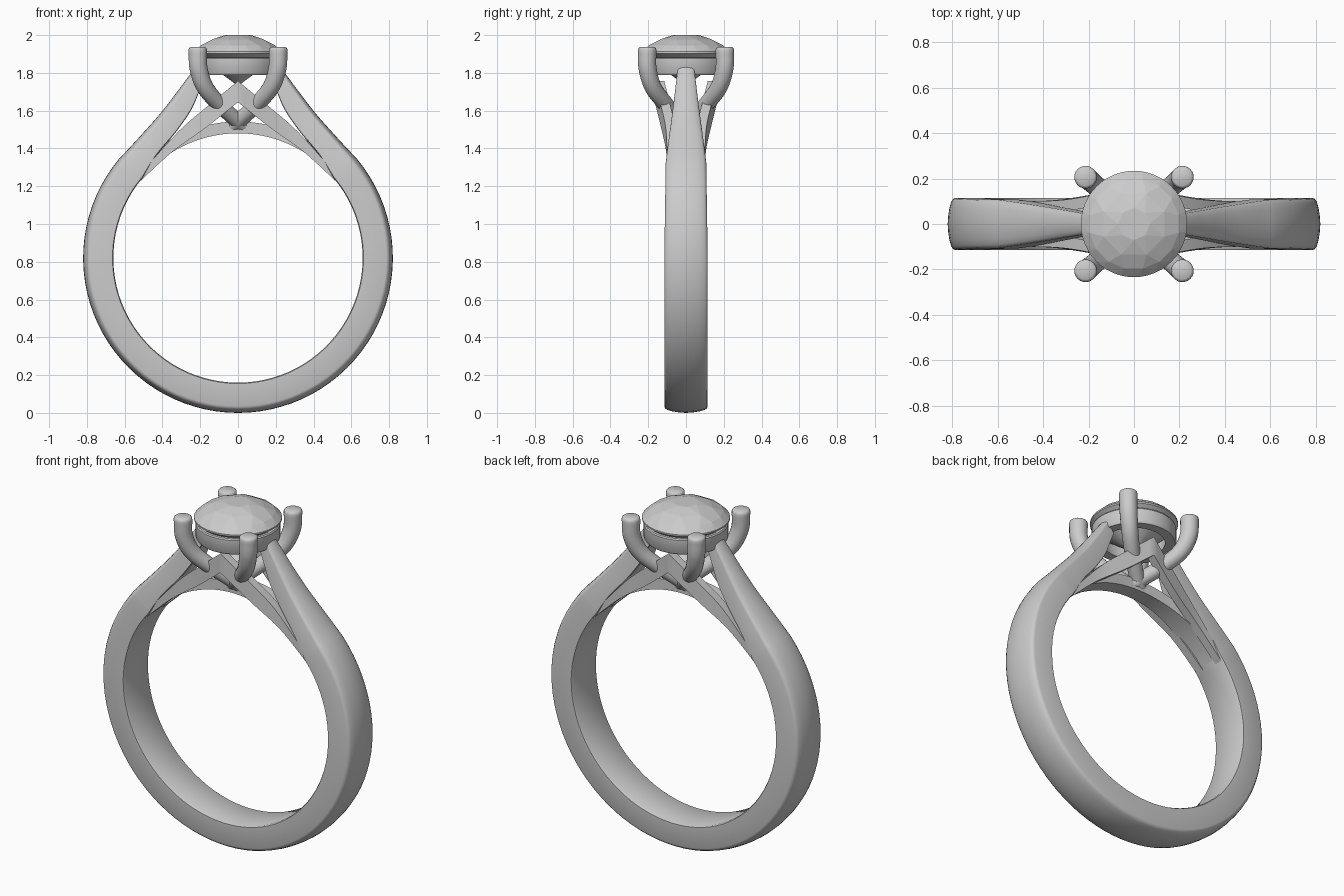
import bpy, bmesh, math
from mathutils import Vector

if "Cube" in bpy.data.objects:
    bpy.data.objects.remove(bpy.data.objects["Cube"])

metal = bpy.data.materials.new("light grey")
metal.diffuse_color = (0.6, 0.6, 0.6, 1)
metal.use_nodes = True
metal.node_tree.nodes["Principled BSDF"].inputs["Base Color"].default_value = metal.diffuse_color


def finish(name, bm, angle=35):
    bmesh.ops.recalc_face_normals(bm, faces=bm.faces)
    mesh = bpy.data.meshes.new(name)
    bm.to_mesh(mesh)
    bm.free()
    mesh.materials.append(metal)
    ob = bpy.data.objects.new(name, mesh)
    bpy.context.collection.objects.link(ob)
    bpy.ops.object.select_all(action='DESELECT')
    ob.select_set(True)
    bpy.context.view_layer.objects.active = ob
    if angle:
        bpy.ops.object.shade_smooth_by_angle(angle=math.radians(angle))
    return ob


def loft(name, rings, closed=False, angle=35):
    bm = bmesh.new()
    vs = [[bm.verts.new(p) for p in r] for r in rings]
    n = len(vs[0])
    pairs = list(zip(vs, vs[1:])) + ([(vs[-1], vs[0])] if closed else [])
    for a, b in pairs:
        for i in range(n):
            j = (i + 1) % n
            bm.faces.new((a[i], a[j], b[j], b[i]))
    if not closed:
        bm.faces.new(vs[0])
        bm.faces.new(vs[-1])
    return finish(name, bm, angle)


def smooth(points, steps=6):
    """Catmull-Rom through points of any dimension."""
    p = [Vector(q) for q in points]
    p = [p[0] * 2 - p[1]] + p + [p[-1] * 2 - p[-2]]
    out = []
    for i in range(1, len(p) - 2):
        a, b, c, d = p[i - 1:i + 3]
        for k in range(steps):
            t = k / steps
            out.append((b * 2 + (c - a) * t + (a * 2 - b * 5 + c * 4 - d) * t * t
                        + (b * 3 - a - c * 3 + d) * t ** 3) * 0.5)
    return out + [p[-2]]


C, R_IN, R_OUT = 0.82, 0.66, 0.82

# Shank: (outer x, outer z, inner x, inner z, half width) from bottom to shoulder tip
half = []
for i in range(33):
    a = math.radians(-90 + 130 * i / 32)
    w = 0.115 - 0.012 * max(0, math.sin(a))
    half.append((R_OUT * math.cos(a), C + R_OUT * math.sin(a),
                 R_IN * math.cos(a), C + R_IN * math.sin(a), w))
shoulder = [half[-1], (0.55, 1.43, 0.43, 1.365, 0.096), (0.42, 1.575, 0.33, 1.485, 0.077),
            (0.33, 1.69, 0.25, 1.60, 0.062), (0.27, 1.77, 0.205, 1.70, 0.052),
            (0.225, 1.83, 0.175, 1.765, 0.044)]
half += [tuple(v) for v in smooth(shoulder)[1:]]
full = [(-a, b, -c, d, w) for a, b, c, d, w in reversed(half[1:])] + half
side = [(0, 0.93), (0.03, 1), (0.78, 1), (0.85, 0.96), (0.90, 0.86), (0.95, 0.62), (0.985, 0.32)]
section = side + [(1, 0)] + [(u, -v) for u, v in reversed(side)]
loft("shank", [[(ix + (ox - ix) * u, w * v, iz + (oz - iz) * u) for u, v in section]
               for ox, oz, ix, iz, w in full])

# Bridge arc closing the finger hole under the head
rings = []
for i in range(41):
    a = math.radians(38 + 104 * i / 40)
    w = 0.045 + 0.05 * abs(math.cos(a) / 0.788) ** 2
    rings.append([(r * math.cos(a), y, C + r * math.sin(a))
                  for r, y in ((R_IN, -w), (R_IN, w), (0.722, w), (0.722, -w))])
loft("bridge", rings)

# Chevron straps, front and back: (x, upper z, lower x, lower z, outer y)
strap = smooth([(0.54, 1.24, 0.53, 1.215, 0.098), (0.32, 1.485, 0.35, 1.38, 0.105),
                (0.16, 1.625, 0.17, 1.51, 0.132), (0, 1.757, 0, 1.645, 0.165)])
strap = [tuple(v) for v in strap]
strap += [(-a, b, -c, d, y) for a, b, c, d, y in reversed(strap[:-1])]
for s, label in ((-1, "front"), (1, "back")):
    loft(label + "_strap", [[(a, s * y, b), (c, s * y, d), (c, s * (y - 0.05), d),
                             (a, s * (y - 0.05), b)] for a, b, c, d, y in strap])

# Four prongs: (x, y, z, radius) mirrored to each corner
prong = smooth([(-0.028, 0.008, 1.517, 0.04), (0.09, 0.10, 1.625, 0.042),
                (0.172, 0.172, 1.72, 0.045), (0.208, 0.203, 1.82, 0.048),
                (0.213, 0.206, 1.92, 0.05)])
prong += [Vector((0.213, 0.206, 1.931, 0.047)), Vector((0.213, 0.206, 1.937, 0.038))]
for sx, sy, label in ((1, -1, "front_right"), (-1, -1, "front_left"),
                      (1, 1, "back_right"), (-1, 1, "back_left")):
    pts = [Vector((p[0] * sx, p[1] * sy, p[2])) for p in prong]
    across = Vector((sx, -sy, 0)).normalized()
    rings = []
    for i, p in enumerate(pts):
        t = (pts[min(i + 1, len(pts) - 1)] - pts[max(i - 1, 0)]).normalized()
        b = (across - t * across.dot(t)).normalized()
        n = t.cross(b)
        rings.append([p + (b * math.cos(k * math.tau / 20) + n * math.sin(k * math.tau / 20))
                      * prong[i][3] for k in range(20)])
    loft(label + "_prong", rings, angle=50)

# Seat collar under the stone
profile = [(0.165, 1.79), (0.218, 1.79), (0.225, 1.80), (0.225, 1.875), (0.22, 1.882), (0.185, 1.882)]
loft("seat", [[(r * math.cos(k * math.tau / 64), r * math.sin(k * math.tau / 64), z)
               for r, z in profile] for k in range(64)], closed=True)

# Faceted round stone: hull of staggered rings (radius, z, count, twist)
bm = bmesh.new()
for r, z, n, tw in ((0.07, 2.0, 8, 0), (0.145, 1.978, 8, 0.5), (0.2, 1.946, 16, 0.5),
                    (0.234, 1.912, 48, 0), (0.234, 1.903, 48, 0), (0.012, 1.74, 8, 0)):
    for k in range(n):
        a = (k + tw) * math.tau / n
        bm.verts.new((r * math.cos(a), r * math.sin(a), z))
bmesh.ops.convex_hull(bm, input=bm.verts)
finish("stone", bm, angle=0)
